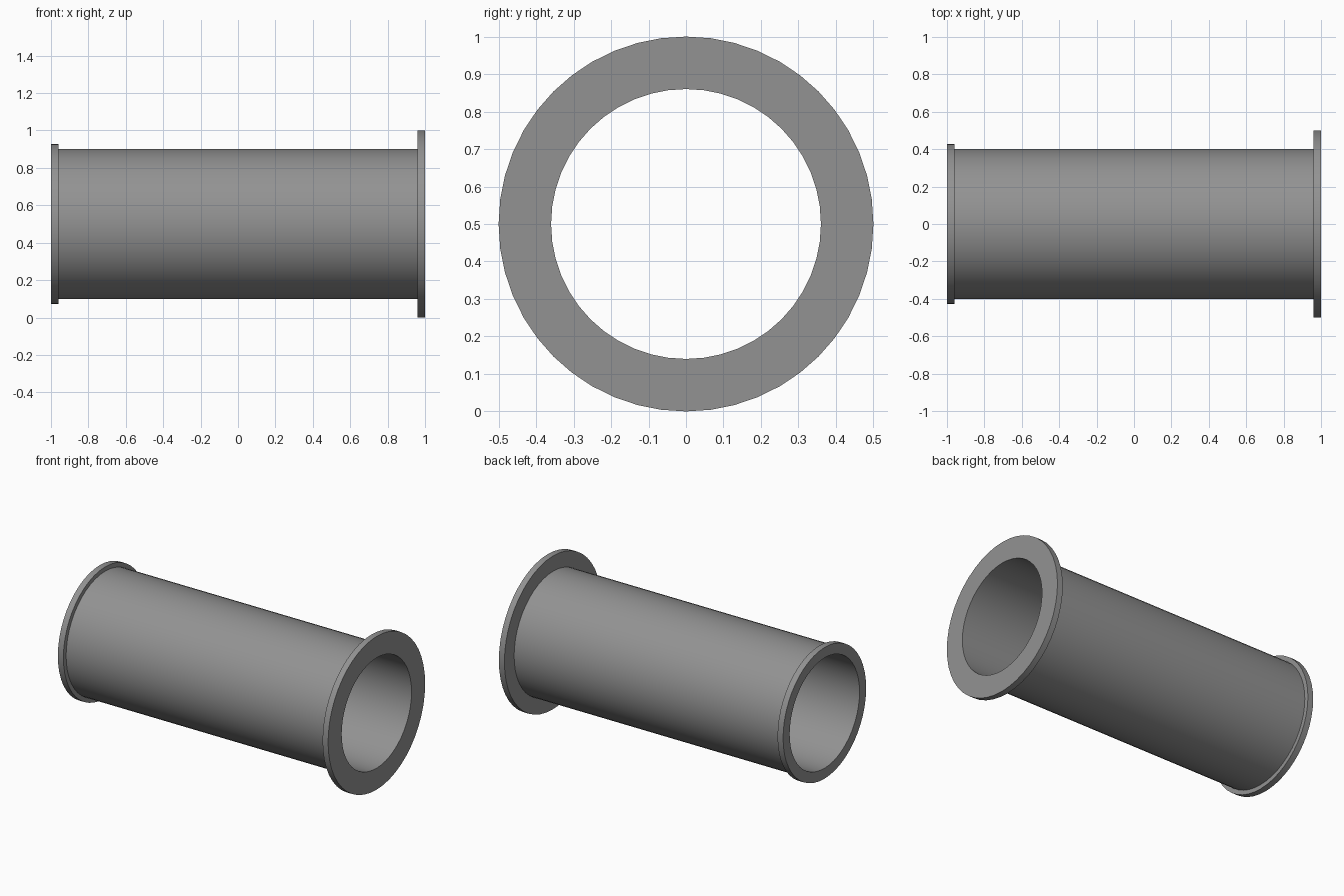
import bpy, bmesh, math

if "Cube" in bpy.data.objects:
    bpy.data.objects.remove(bpy.data.objects["Cube"])

SEGMENTS = 48
AXIS_Z = 0.5

grey = bpy.data.materials.new("pipe grey")
grey.diffuse_color = (0.29, 0.29, 0.29, 1.0)
grey.use_nodes = True
grey.node_tree.nodes["Principled BSDF"].inputs["Base Color"].default_value = grey.diffuse_color


def lathe_x(name, profile):
    """Revolve a closed (x, radius) profile around the pipe axis."""
    bm = bmesh.new()
    rings = []
    for i in range(SEGMENTS):
        a = 2 * math.pi * i / SEGMENTS
        rings.append([bm.verts.new((x, r * math.cos(a), AXIS_Z + r * math.sin(a)))
                      for x, r in profile])
    n = len(profile)
    for i in range(SEGMENTS):
        here, there = rings[i], rings[(i + 1) % SEGMENTS]
        for j in range(n):
            k = (j + 1) % n
            bm.faces.new((here[j], here[k], there[k], there[j]))
    bmesh.ops.recalc_face_normals(bm, faces=bm.faces[:])
    mesh = bpy.data.meshes.new(name)
    bm.to_mesh(mesh)
    bm.free()
    mesh.materials.append(grey)
    obj = bpy.data.objects.new(name, mesh)
    bpy.context.collection.objects.link(obj)
    bpy.context.view_layer.objects.active = obj
    obj.select_set(True)
    bpy.ops.object.shade_smooth_by_angle(angle=math.radians(30))
    obj.select_set(False)
    return obj


# Hollow pipe with a small collar on the left and a wide flange on the right
lathe_x("flanged_pipe", [
    (-1.0, 0.36), (-1.0, 0.428),      # collar end
    (-0.96, 0.428), (-0.96, 0.4),     # collar step
    (0.96, 0.4), (0.96, 0.5),         # tube wall and flange step
    (1.0, 0.5), (1.0, 0.36),          # flange end, back through the bore
])
